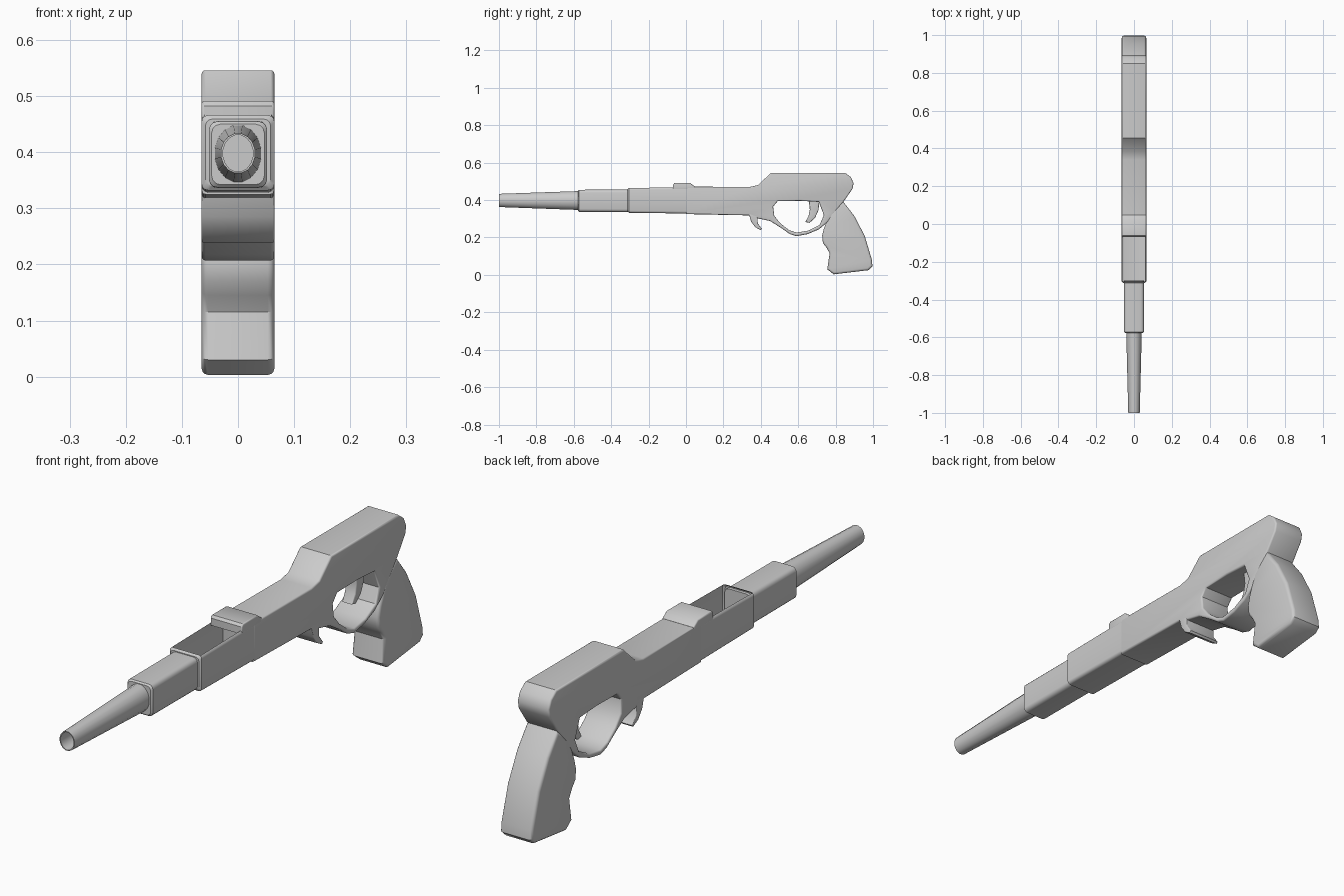
import bpy, bmesh, math

if "Cube" in bpy.data.objects:
    bpy.data.objects.remove(bpy.data.objects["Cube"])


def finish(ob, angle=35):
    bpy.ops.object.select_all(action='DESELECT')
    ob.select_set(True)
    bpy.context.view_layer.objects.active = ob
    if ob.type == 'CURVE':
        bpy.ops.object.convert(target='MESH')
        ob = bpy.context.view_layer.objects.active
    bm = bmesh.new()
    bm.from_mesh(ob.data)
    bmesh.ops.remove_doubles(bm, verts=bm.verts, dist=0.0003)
    bm.to_mesh(ob.data)
    bm.free()
    bpy.ops.object.shade_smooth_by_angle(angle=math.radians(angle))


def profile(name, loops, half_width, bevel):
    """Side profile in (y, z), extruded across x with rounded edges."""
    cu = bpy.data.curves.new(name, 'CURVE')
    cu.dimensions = '2D'
    cu.fill_mode = 'BOTH'
    cu.extrude = half_width - bevel
    cu.bevel_depth = bevel
    cu.bevel_resolution = 2
    cu.offset = -bevel
    for pts in loops:
        s = cu.splines.new('POLY')
        s.points.add(len(pts) - 1)
        for p, (y, z) in zip(s.points, pts):
            p.co = (y, z, 0, 1)
        s.use_cyclic_u = True
    ob = bpy.data.objects.new(name, cu)
    ob.rotation_euler = (math.pi / 2, 0, math.pi / 2)
    bpy.context.collection.objects.link(ob)
    finish(ob)


def ring(hx, z0, z1, r, seg=4):
    """Rounded rectangle cross-section in (x, z); r = (rx, rz)."""
    cz, hz, out = (z0 + z1) / 2, (z1 - z0) / 2, []
    for k, (sx, sz) in enumerate([(1, 1), (-1, 1), (-1, -1), (1, -1)]):
        for i in range(seg):
            a = math.pi / 2 * (k + (i / (seg - 1) if r[0] < hx * 0.95 else (i + .5) / seg))
            out.append((sx * (hx - r[0]) + r[0] * math.cos(a),
                        cz + sz * (hz - r[1]) + r[1] * math.sin(a)))
    return out


def loft(name, sections, open_top=False, cap_start=True):
    bm = bmesh.new()
    rings = [[bm.verts.new((x, y, z)) for x, z in ring(hx, z0, z1, r)]
             for y, hx, z0, z1, r in sections]
    n = len(rings[0])
    for a, b in zip(rings, rings[1:]):
        for i in range(n):
            bm.faces.new((a[i], a[(i + 1) % n], b[(i + 1) % n], b[i]))
    if cap_start:
        bm.faces.new(rings[0])
    bm.faces.new(rings[-1][::-1])
    bmesh.ops.recalc_face_normals(bm, faces=bm.faces)
    if open_top:
        bmesh.ops.delete(bm, geom=[f for f in bm.faces if f.normal.z > 0.8],
                         context='FACES_ONLY')
    me = bpy.data.meshes.new(name)
    bm.to_mesh(me)
    bm.free()
    ob = bpy.data.objects.new(name, me)
    bpy.context.collection.objects.link(ob)
    finish(ob)


# receiver with trigger guard opening
body = [(0, 0.325), (0.0, 0.472), (0.34, 0.470), (0.385, 0.48), (0.455, 0.546),
        (0.85, 0.546), (0.882, 0.522), (0.896, 0.49), (0.890, 0.46), (0.845, 0.395),
        (0.80, 0.34), (0.76, 0.285), (0.71, 0.243), (0.65, 0.218), (0.59, 0.207),
        (0.555, 0.218), (0.51, 0.25), (0.45, 0.288), (0.385, 0.302), (0.34, 0.318)]
hole = [(0.49, 0.394), (0.735, 0.394), (0.737, 0.32), (0.715, 0.268), (0.655, 0.237),
        (0.59, 0.226), (0.55, 0.24), (0.505, 0.275), (0.472, 0.315), (0.466, 0.365)]
# the hole is rounded by a smaller bevel so the guard strip stays thin
profile("receiver", [body, hole[:1] + [(0.61, 0.396), (0.71, 0.39)] + hole[2:]], 0.065, 0.007)

# pistol grip
profile("grip", [[(0.84, 0.392), (0.90, 0.315), (0.955, 0.21), (0.994, 0.08), (0.997, 0.045),
                  (0.975, 0.025), (0.79, 0.003), (0.755, 0.03), (0.768, 0.115), (0.752, 0.145),
                  (0.732, 0.17), (0.728, 0.21), (0.738, 0.25), (0.77, 0.33)]], 0.065, 0.012)

# trigger
profile("trigger", [[(0.655, 0.41), (0.662, 0.35), (0.655, 0.315), (0.638, 0.283),
                     (0.66, 0.278), (0.69, 0.305), (0.708, 0.345), (0.715, 0.41)]], 0.022, 0.005)

# finger hook in front of the guard
profile("front_hook", [[(0.335, 0.33), (0.348, 0.285), (0.37, 0.255), (0.40, 0.239),
                        (0.406, 0.246), (0.384, 0.275), (0.380, 0.33)]], 0.065, 0.003)

# sight block
profile("rear_sight", [[(-0.07, 0.455), (-0.07, 0.482), (-0.062, 0.491), (0.022, 0.491),
                        (0.048, 0.472), (0.048, 0.455)]], 0.065, 0.005)

# open-topped loading tray
loft("loading_tray", [(-0.312, 0.058, 0.34, 0.459, (0.012, 0.012)),
                      (-0.305, 0.065, 0.332, 0.466, (0.012, 0.012)),
                      (0.005, 0.065, 0.328, 0.47, (0.012, 0.012))], open_top=True)

# barrel shroud
loft("barrel_shroud", [(-0.578, 0.047, 0.342, 0.45, (0.016, 0.016)),
                       (-0.572, 0.052, 0.337, 0.455, (0.016, 0.016)),
                       (-0.30, 0.052, 0.336, 0.456, (0.016, 0.016))])

# hollow tapered barrel
loft("barrel", [(-0.57, 0.042, 0.346, 0.449, (0.042, 0.0515)),
                (-1.0, 0.031, 0.362, 0.434, (0.031, 0.036)),
                (-1.0, 0.027, 0.365, 0.431, (0.027, 0.033)),
                (-0.60, 0.027, 0.365, 0.431, (0.027, 0.033))])
